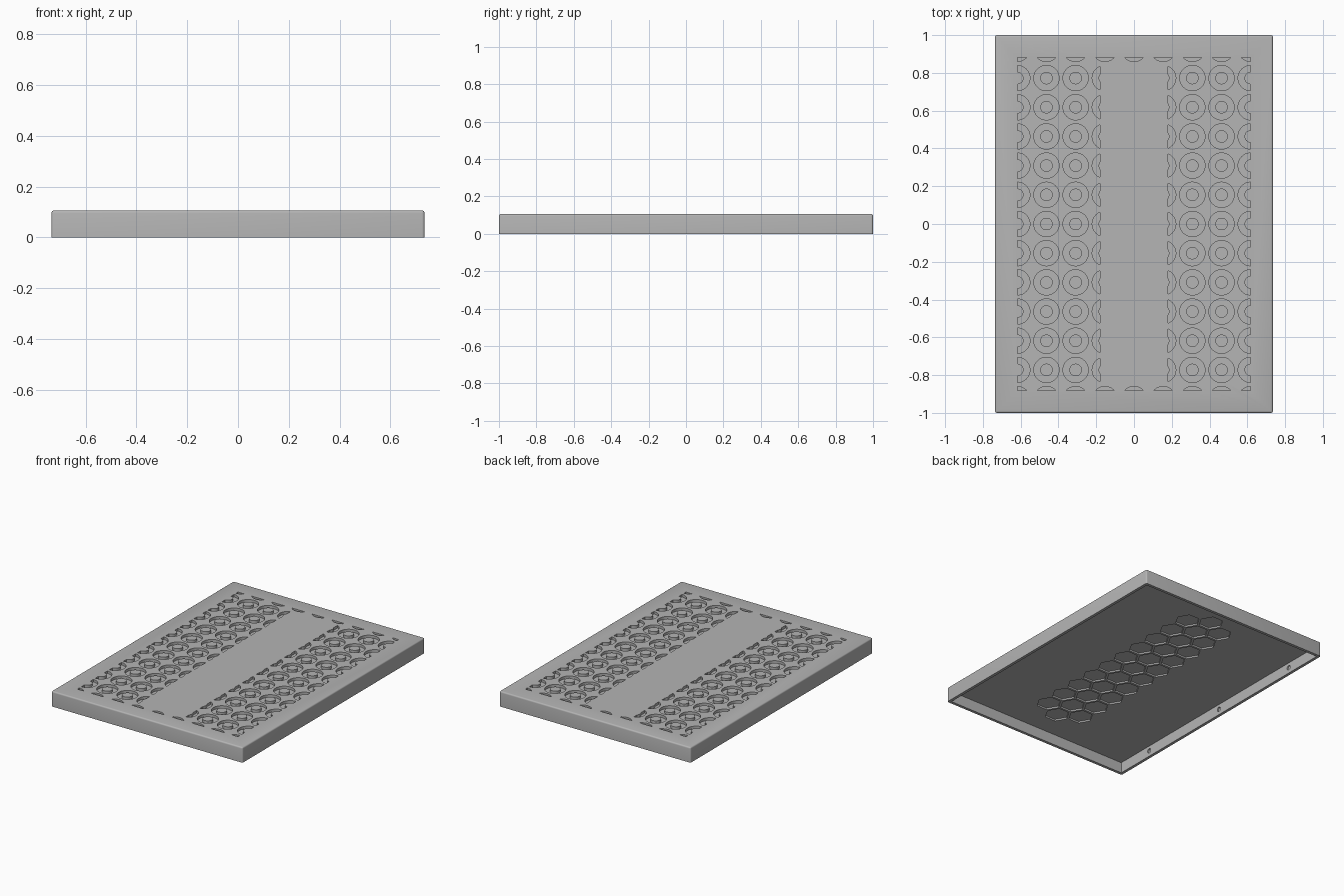
import bpy, bmesh, math
from mathutils import Matrix

if "Cube" in bpy.data.objects:
    bpy.data.objects.remove(bpy.data.objects["Cube"])

W, L, H = 1.47, 2.0, 0.106
WALL, CEIL = 0.02, 0.075
PITCH = 0.1545
RING_DEPTH, HEX_DEPTH = 0.018, 0.011

grey = bpy.data.materials.new("grey")
grey.use_nodes = True
COLOUR = (0.46, 0.46, 0.46, 1)
grey.diffuse_color = COLOUR
grey.node_tree.nodes["Principled BSDF"].inputs["Base Color"].default_value = COLOUR


def finish(bm, name, helper=True):
    bmesh.ops.recalc_face_normals(bm, faces=bm.faces)
    mesh = bpy.data.meshes.new(name)
    bm.to_mesh(mesh)
    bm.free()
    mesh.materials.append(grey)
    obj = bpy.data.objects.new(name, mesh)
    bpy.context.collection.objects.link(obj)
    obj.hide_render = helper
    return obj


def add_box(bm, x0, x1, y0, y1, z0, z1):
    mat = Matrix.Translation(((x0 + x1) / 2, (y0 + y1) / 2, (z0 + z1) / 2))
    mat = mat @ Matrix.Diagonal((x1 - x0, y1 - y0, z1 - z0, 1))
    return bmesh.ops.create_cube(bm, size=1, matrix=mat)["verts"]


def add_prism(bm, sides, radius, depth, matrix):
    bmesh.ops.create_cone(bm, cap_ends=True, segments=sides, radius1=radius,
                          radius2=radius, depth=depth, matrix=matrix)


def add_ring(bm, cx, cy, r_in, r_out, z0, z1, n=40):
    # square-section ring, swept around its centre
    loops = []
    for r, z in ((r_in, z0), (r_out, z0), (r_out, z1), (r_in, z1)):
        loops.append([bm.verts.new((cx + r * math.cos(2 * math.pi * i / n),
                                    cy + r * math.sin(2 * math.pi * i / n), z))
                      for i in range(n)])
    for k in range(4):
        a, b = loops[k], loops[(k + 1) % 4]
        for i in range(n):
            j = (i + 1) % n
            bm.faces.new((a[i], a[j], b[j], b[i]))


def boolean(target, tool, operation):
    mod = target.modifiers.new("cut", 'BOOLEAN')
    mod.operation = operation
    mod.solver = 'EXACT'
    mod.object = tool
    bpy.context.view_layer.objects.active = target
    bpy.ops.object.modifier_apply(modifier=mod.name)
    bpy.data.objects.remove(tool)


# Outer block with softened top and corner edges
bm = bmesh.new()
add_box(bm, -W / 2, W / 2, -L / 2, L / 2, 0, H)
soft = [e for e in bm.edges if max(v.co.z for v in e.verts) > H / 2]
bmesh.ops.bevel(bm, geom=soft, offset=0.01, segments=4, profile=0.5, affect='EDGES')
tray = finish(bm, "ventilated_cover", helper=False)

# Hollow underside
bm = bmesh.new()
add_box(bm, -W / 2 + WALL, W / 2 - WALL, -L / 2 + WALL, L / 2 - WALL, -0.05, CEIL)
boolean(tray, finish(bm, "cavity_cutter"), 'DIFFERENCE')

# Grid of ring grooves, trimmed to a frame around the plain centre strip
bm = bmesh.new()
for i in range(-4, 5):
    for j in range(-6, 7):
        if abs(i) > 0 or abs(j) == 6:
            add_ring(bm, i * PITCH, j * PITCH, 0.033, 0.067, H - RING_DEPTH, H + 0.03)
rings = finish(bm, "ring_cutter")

bm = bmesh.new()
add_box(bm, -0.617, 0.617, -0.882, 0.882, 0, 0.3)
boolean(rings, finish(bm, "frame_trim"), 'INTERSECT')
bm = bmesh.new()
add_box(bm, -0.18, 0.18, -0.85, 0.85, -0.1, 0.4)
boolean(rings, finish(bm, "centre_trim"), 'DIFFERENCE')
boolean(tray, rings, 'DIFFERENCE')

# Honeycomb pockets under the centre strip
bm = bmesh.new()
step = PITCH * math.cos(math.pi / 6)
for col in (-1, 0, 1):
    count = 11 if col == 0 else 10
    for k in range(count):
        y = (k - (count - 1) / 2) * PITCH
        place = Matrix.Translation((col * step, y, CEIL)) @ Matrix.Rotation(math.pi / 6, 4, 'Z')
        # pick the rotation that puts flat sides across the strip
        place = place @ Matrix.Rotation(math.pi / 3 * 0.5 * 2, 4, 'Z')
        add_prism(bm, 6, 0.08, HEX_DEPTH * 2, place)
boolean(tray, finish(bm, "honeycomb_cutter"), 'DIFFERENCE')

# Blind screw holes inside the long walls
bm = bmesh.new()
for side in (-1, 1):
    for y in (-0.7, 0, 0.7):
        place = Matrix.Translation((side * (W / 2 - WALL), y, 0.04))
        add_prism(bm, 20, 0.016, 0.02, place @ Matrix.Rotation(math.pi / 2, 4, 'Y'))
boolean(tray, finish(bm, "screw_hole_cutter"), 'DIFFERENCE')

# Smooth the round walls, keep the hard edges
bpy.ops.object.select_all(action='DESELECT')
tray.select_set(True)
bpy.context.view_layer.objects.active = tray
bpy.ops.object.shade_smooth_by_angle(angle=math.radians(30))
